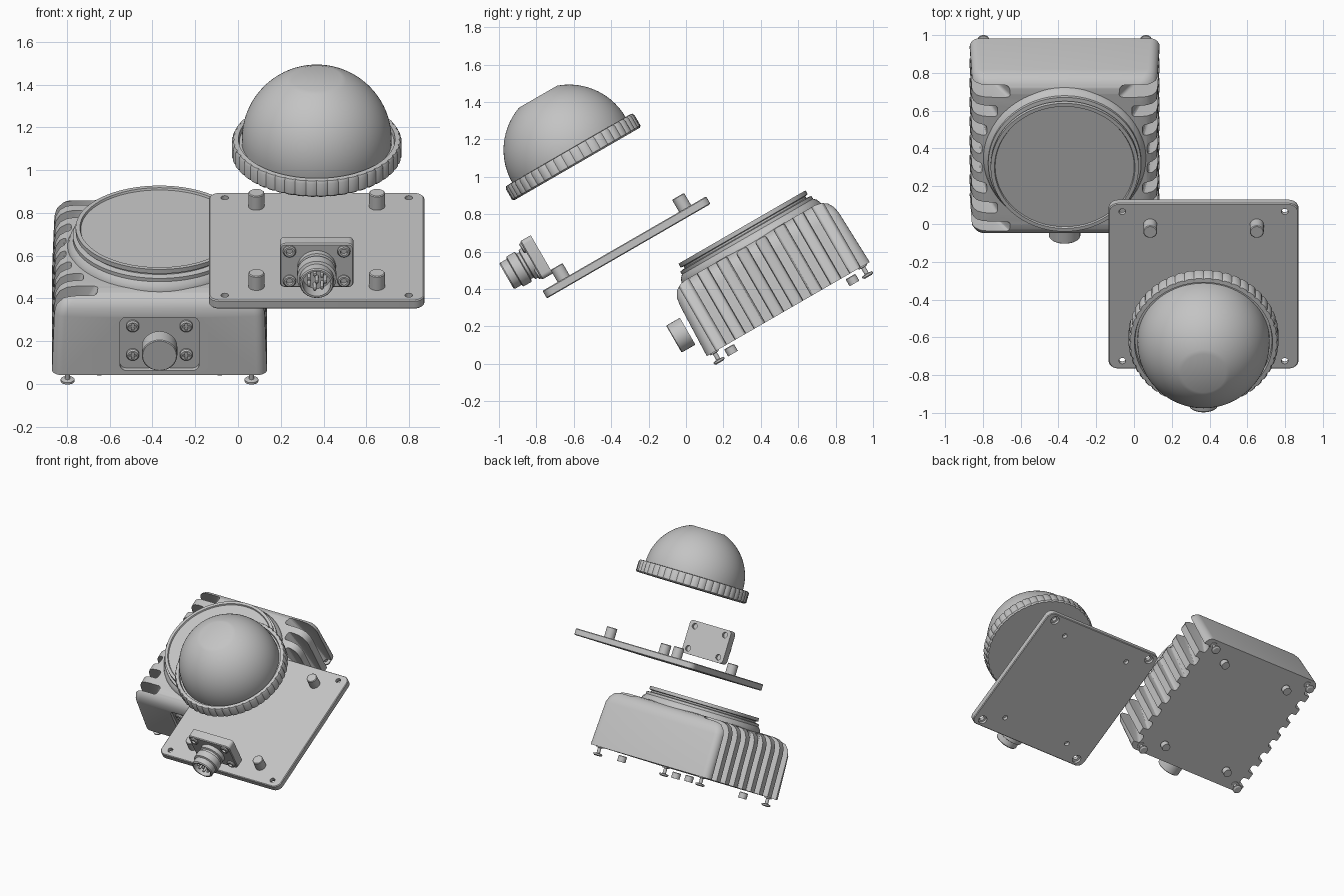
import bpy, bmesh, math
from mathutils import Matrix, Vector

if "Cube" in bpy.data.objects:
    bpy.data.objects.remove(bpy.data.objects["Cube"])

# One grey for every part
grey = bpy.data.materials.new("light grey")
grey.use_nodes = True
grey.diffuse_color = (0.55, 0.55, 0.55, 1)
grey.node_tree.nodes["Principled BSDF"].inputs["Base Color"].default_value = grey.diffuse_color

TILT = Matrix.Rotation(math.radians(30), 4, 'X')
FORWARD = Matrix.Rotation(math.radians(90), 4, 'X')   # turns a part's axis to the front
parts = []


def finish(name, bm, at, forward=False):
    """Turn a bmesh into an object placed in the tilted frame."""
    bmesh.ops.recalc_face_normals(bm, faces=bm.faces)
    mesh = bpy.data.meshes.new(name)
    bm.to_mesh(mesh)
    bm.free()
    mesh.materials.append(grey)
    ob = bpy.data.objects.new(name, mesh)
    bpy.context.collection.objects.link(ob)
    ob.matrix_world = TILT @ Matrix.Translation(at) @ (FORWARD if forward else Matrix())
    parts.append(ob)
    return ob


def skin(bm, rings):
    """Bridge rings of points and cap both ends."""
    loops = [[bm.verts.new(p) for p in ring] for ring in rings]
    n = len(loops[0])
    for a, b in zip(loops, loops[1:]):
        for i in range(n):
            j = (i + 1) % n
            bm.faces.new((a[i], a[j], b[j], b[i]))
    bm.faces.new(loops[0][::-1])
    bm.faces.new(loops[-1])


def lathe(name, profile, at, forward=False, steps=32, notch=0):
    bm = bmesh.new()
    rings = []
    for r, z in profile:
        ring = []
        for i in range(steps):
            a = math.tau * i / steps
            rr = r - notch if notch and i % 4 == 0 and r > 0.38 else r
            ring.append((rr * math.cos(a), rr * math.sin(a), z))
        rings.append(ring)
    skin(bm, rings)
    return finish(name, bm, at, forward)


def rounded_block(name, sections, at, forward=False):
    """Loft of rounded rectangles given as half x, half y, corner radius, height."""
    bm = bmesh.new()
    rings = []
    for hx, hy, r, z in sections:
        ring = []
        for q, (sx, sy) in enumerate(((1, 1), (-1, 1), (-1, -1), (1, -1))):
            for k in range(7):
                a = math.pi / 2 * (q + k / 6)
                ring.append((sx * (hx - r) + r * math.cos(a), sy * (hy - r) + r * math.sin(a), z))
        rings.append(ring)
    skin(bm, rings)
    return finish(name, bm, at, forward)


def rod(name, r, low, high, at, forward=False, bevel=0.004):
    return lathe(name, [(r, low), (r, high - bevel), (r - bevel, high)], at, forward)


def cut(target, cutters):
    for c in cutters:
        c.hide_render = True
        mod = target.modifiers.new("cut", 'BOOLEAN')
        mod.operation = 'DIFFERENCE'
        mod.solver = 'EXACT'
        mod.object = c
        bpy.context.view_layer.objects.active = target
        bpy.ops.object.modifier_apply(modifier=mod.name)
        parts.remove(c)
        bpy.data.objects.remove(c)


def corners(dx, dy):
    return [(sx * dx, sy * dy) for sx in (-1, 1) for sy in (-1, 1)]


HX, HY = -0.367, 0.62     # housing centre
LX, LY = 0.368, 0.036     # lid centre

# Finned housing
housing = rounded_block("housing", [
    (0.503, 0.503, 0.05, -0.02), (0.492, 0.492, 0.05, 0.29), (0.485, 0.485, 0.06, 0.33),
    (0.465, 0.465, 0.06, 0.365), (0.435, 0.435, 0.06, 0.383), (0.40, 0.40, 0.06, 0.39)], (HX, HY, 0))

# Cooling slots cut into both sides, following the round collar
slots = bmesh.new()
for i in range(8):
    dv = (i - 3.5) * 0.118
    inner = max(math.sqrt(max(0.436 ** 2 - dv ** 2, 0)), 0.23)
    outline = [(inner, 0.5), (inner + (0.45 - inner) * 0.6, 0.25), (0.465, -0.06), (0.6, -0.06), (0.6, 0.5)]
    for side in (-1, 1):
        part = bmesh.new()
        skin(part, [[(side * u, dv + w, n) for u, n in outline] for w in (-0.033, 0.033)])
        bmesh.ops.recalc_face_normals(part, faces=part.faces)
        edges = [e for e in part.edges if abs(e.verts[0].co.y - e.verts[1].co.y) < 0.001
                 and max(abs(v.co.x) for v in e.verts) < 0.5]
        bmesh.ops.bevel(part, geom=edges, offset=0.018, segments=3, profile=0.5, affect='EDGES')
        tmp = bpy.data.meshes.new("slot")
        part.to_mesh(tmp)
        part.free()
        slots.from_mesh(tmp)
        bpy.data.meshes.remove(tmp)
slot_cutter = finish("slot_cutter", slots, (HX, HY, 0))
pocket = rounded_block("pocket_cutter", [(0.185, 0.14, 0.03, 0), (0.185, 0.14, 0.03, 0.2)],
                       (HX, 0.142, 0.145), True)
cut(housing, [slot_cutter, pocket])

# Round collar on top of the housing
lathe("collar", [(0.43, 0.33), (0.43, 0.385), (0.42, 0.41), (0.405, 0.425), (0.405, 0.443), (0.375, 0.447),
                 (0.375, 0.457), (0.392, 0.461), (0.392, 0.484), (0.372, 0.484), (0.368, 0.474), (0.01, 0.474)],
      (HX, HY + 0.005, 0), steps=96)


def cross_screw(name, at):
    """Screw head facing forward with a cross recess."""
    head = rod(name, 0.03, -0.01, 0.016, at, True, 0.006)
    bars = []
    for hx, hy in ((0.018, 0.005), (0.005, 0.018)):
        bars.append(rounded_block("bar_cutter", [(hx, hy, 0.001, 0.006), (hx, hy, 0.001, 0.05)], at, True))
    cut(head, bars)


# Front pocket screws and outlet tube
for dx, dz in corners(0.125, 0.077):
    cross_screw("pocket_screw", (HX + dx, 0.142, 0.157 + dz))
rod("outlet_tube", 0.083, 0, 0.085, (HX, 0.095, 0.147), True)

# Loose pegs and corner screws below the housing
for dx, dy in corners(0.282, 0.375):
    rod("bottom_peg", 0.03, -0.078, -0.035, (HX + dx, HY + dy, 0))
for dx, dy in corners(0.43, 0.458):
    lathe("corner_screw", [(0.022, -0.084), (0.032, -0.078), (0.032, -0.068), (0.012, -0.064), (0.012, -0.028),
                           (0.026, -0.026), (0.026, -0.01)], (HX + dx, HY + dy, 0))

# Flat lid plate with corner holes
lid = rounded_block("lid_plate", [(0.498, 0.5, 0.045, 0.675), (0.503, 0.505, 0.05, 0.68),
                                  (0.503, 0.505, 0.05, 0.717), (0.498, 0.5, 0.045, 0.722)], (LX, LY, 0))
holes = []
for dx, dy in corners(0.43, 0.456):
    holes.append(lathe("hole_cutter", [(0.032, 0.65), (0.032, 0.695), (0.018, 0.696), (0.018, 0.75)],
                       (LX + dx, LY + dy, 0)))
for dx, dy in corners(0.282, 0.375):
    holes.append(lathe("hole_cutter", [(0.018, 0.65), (0.018, 0.7)], (LX + dx, LY + dy, 0)))
cut(lid, holes)
for dx, dy in corners(0.282, 0.375):
    rod("lid_peg", 0.037, 0.715, 0.797, (LX + dx, LY + dy, 0))

# Connector with flange, hollow barrel and pins
CONN = (LX, -0.375, 0.893)
flange = rounded_block("connector_flange", [(0.172, 0.118, 0.025, 0), (0.172, 0.118, 0.025, 0.06),
                                            (0.167, 0.113, 0.02, 0.066)], CONN, True)
cut(flange, [lathe("hole_cutter", [(0.02, -0.01), (0.02, 0.02)], (LX + dx, CONN[1], CONN[2] + dz), True)
             for dx, dz in corners(0.127, 0.08)])
for dx, dz in corners(0.127, 0.08):
    lathe("flange_screw", [(0.03, 0.06), (0.03, 0.074), (0.025, 0.079), (0.016, 0.079), (0.014, 0.066)],
          (LX + dx, CONN[1], CONN[2] + dz), True)
lathe("connector_barrel", [(0.09, 0.05), (0.09, 0.095), (0.078, 0.1), (0.078, 0.115), (0.092, 0.12),
                           (0.092, 0.17), (0.08, 0.175), (0.08, 0.215), (0.075, 0.222), (0.066, 0.222),
                           (0.066, 0.15)], (LX, CONN[1], 0.885), True, 48)
for i in range(8):
    a = math.tau * i / 7
    r = 0.04 if i < 7 else 0
    rod("connector_pin", 0.008, 0.14, 0.21, (LX + r * math.cos(a), CONN[1], 0.885 + r * math.sin(a)), True)

# Dome cover with a flat top and a notched rim
DOME_R, DOME_N = 0.35, 1.303
arc = []
for k in range(20):
    a = math.radians(70.4) * k / 19
    arc.append((DOME_R * math.cos(a), DOME_N + DOME_R * math.sin(a)))
lathe("dome", [(DOME_R, 1.27)] + arc, (LX, 0.03, 0), steps=96)
lathe("dome_rim", [(0.388, 1.217), (0.397, 1.226), (0.397, 1.29), (0.39, 1.303), (0.366, 1.305),
                   (0.362, 1.285), (0.3, 1.285)], (LX, 0.03, 0), steps=192, notch=0.006)

# Smooth curved faces, keep hard edges
bpy.ops.object.select_all(action='DESELECT')
for ob in parts:
    ob.select_set(True)
bpy.context.view_layer.objects.active = parts[0]
bpy.ops.object.shade_smooth_by_angle(angle=math.radians(30))
